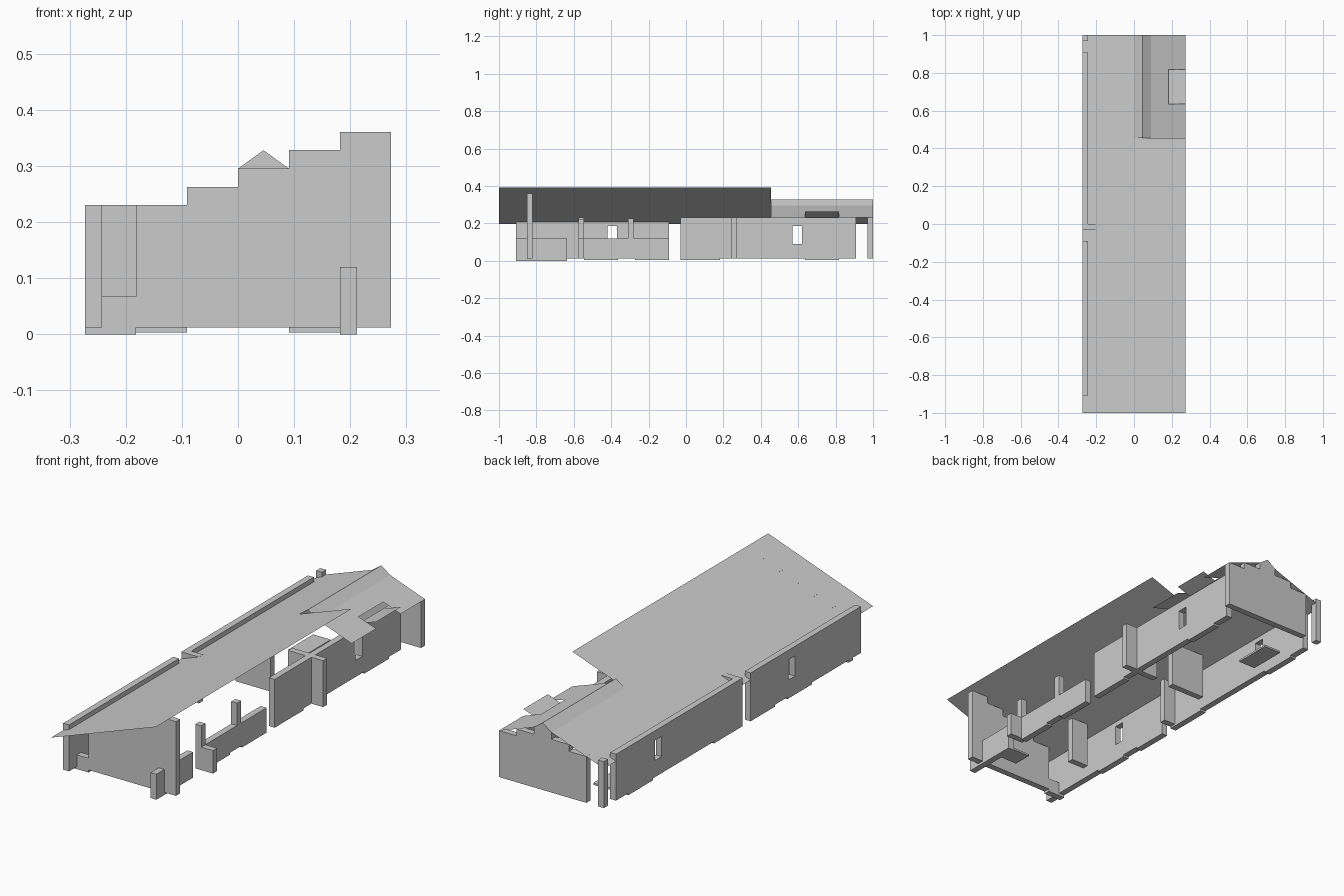
import bpy

if "Cube" in bpy.data.objects:
    bpy.data.objects.remove(bpy.data.objects["Cube"])

C = 1 / 11      # grid cell
T = C / 3       # wall thickness
H = 0.23        # wall height
B = 0.012       # wall underside
X = 3 * C       # half width


def mesh(name, verts, faces):
    me = bpy.data.meshes.new(name)
    me.from_pydata(verts, [], faces)
    me.update()
    ob = bpy.data.objects.new(name, me)
    bpy.context.collection.objects.link(ob)
    return ob


def extrude_y(name, profile, y0, y1):
    # solid from an (x, z) outline given counter-clockwise seen from the front
    n = len(profile)
    v = [(x, y0, z) for x, z in profile] + [(x, y1, z) for x, z in profile]
    f = [list(range(n)), list(range(2 * n - 1, n - 1, -1))]
    f += [(i, i + n, (i + 1) % n + n, (i + 1) % n) for i in range(n)]
    return mesh(name, v, f)


def box(name, x0, x1, y0, y1, z0=B, z1=H):
    return extrude_y(name, [(x0, z0), (x1, z0), (x1, z1), (x0, z1)], y0, y1)


def extrude_x(name, outline, x0, x1):
    # wall along y from a (y, z) outline
    n = len(outline)
    v = [(x1, y, z) for y, z in outline] + [(x0, y, z) for y, z in outline]
    f = [list(range(n)), list(range(2 * n - 1, n - 1, -1))]
    f += [(i, i + n, (i + 1) % n + n, (i + 1) % n) for i in range(n)]
    return mesh(name, v, f)


def window_wall(name, x0, y0, y1, wy):
    # long wall with one small window, outlined as a ring slit under the window
    a, b, lo, hi = wy, wy + 0.05, 0.09, 0.185
    extrude_x(name, [(y0, B), (a, B), (a, lo), (a, hi), (b, hi), (b, lo), (b, B),
                     (y1, B), (y1, H), (y0, H)], x0, x0 + T)
    box(name + "_sill", x0, x0 + T, a, b, B, lo)


def sheet(name, profile, y0, y1):
    # thin roof sheet following an (x, z) line
    n = len(profile)
    v = [(x, y, z) for y in (y0, y1) for x, z in profile]
    return mesh(name, v, [(i, i + 1, i + 1 + n, i + n) for i in range(n - 1)])


def roof_z(x):
    return 0.295 + 0.359 * x


# Main shed roof and the gabled rear roof
R = 5 * C
hx = 2 * C
sheet("main_roof", [(-X, roof_z(-X)), (X, roof_z(X))], -1, R)
left = [(-X, roof_z(-X)), (0, 0.295), (C / 2, 0.328)]
right = [(C / 2, 0.328), (C, 0.295), (hx, 0.262)]
eave = [(hx, 0.262), (X, H)]
sheet("rear_roof", left + right[1:], R, 1)
sheet("rear_eave_front", eave, R, 7 * C)
sheet("rear_eave_back", eave, 9 * C, 1)
for i in (7, 8):
    sheet("roof_flap", [(hx, H), (X, 0.262)], i * C, (i + 1) * C)

# Stepped front wall, open at the left above a low sill
front = [(-X + T, B), (X, B)]
for i in (2, 1, 0, -1):
    front += [((i + 1) * C, H + (i + 2) * 0.0327 - 0.0), (i * C, H + (i + 2) * 0.0327)]
front += [(-C, H), (-2 * C, H), (-2 * C, 0.067), (-X + T, 0.067)]
extrude_y("front_wall", front, -0.85, -0.85 + T)

# Stepped rear gable wall
rear = [(-2 * C, B), (X, B), (X, H), (2 * C, H), (2 * C, 0.262), (C, 0.262), (C, 0.295),
        (C / 2, 0.328), (0, 0.295), (0, 0.262), (-C, 0.262), (-C, H), (-2 * C, H)]
extrude_y("rear_wall", rear, 1 - T, 1)
box("rear_post", -X, -X + T, 1 - T, 1)

# Long left walls and right rear wall
window_wall("left_wall_front", -X, -10 * C, -C, -0.42)
window_wall("left_wall_rear", -X, -T, 10 * C, 0.57)
window_wall("right_wall_rear", hx, -T, 10 * C, 0.57)

# Low front-right walls with posts
box("low_wall_front", hx, hx + T, -10 * C, -7 * C, 0, 0.12)
box("low_wall_middle", hx, hx + T, -6 * C, -C, B, 0.12)
box("low_wall_return", hx + T, X, -6 * C - T, -6 * C, B, 0.12)
box("corner_post", hx, hx + T, -6 * C - T, -6 * C, B, 0.22)
box("middle_post", hx, hx + T, -0.31, -0.31 + T, 0.12, 0.225)

# Cross partitions
for name, x0, x1, y1 in (
        ("partition_front", -2 * C, -C, -6 * C),
        ("partition_middle", -X + T, -2 * C, 0),
        ("partition_rear_left", -2 * C, 0, 3 * C),
        ("partition_rear_right", C, hx, 3 * C),
        ("partition_rear_end", hx + T, X, 3 * C)):
    box(name, x0, x1, y1 - T, y1)

# Plinths under the walls and thin floor patches
for y0, y1 in ((-6, -4), (-3, -1), (-T / C, 2), (7, 9)):
    box("right_plinth", hx, hx + T, y0 * C, y1 * C, 0.003, B)
    box("left_plinth", -X, -X + T, y0 * C, y1 * C, 0.003, B)
box("front_plinth", -X, -2 * C, -0.85, -0.85 + T, 0, B)
box("rear_floor_patch", -2 * C, -C, 7 * C, 9 * C, 0.003, B)
box("front_floor_patch", C, 2 * C, -8 * C, -7 * C, 0.003, B)
